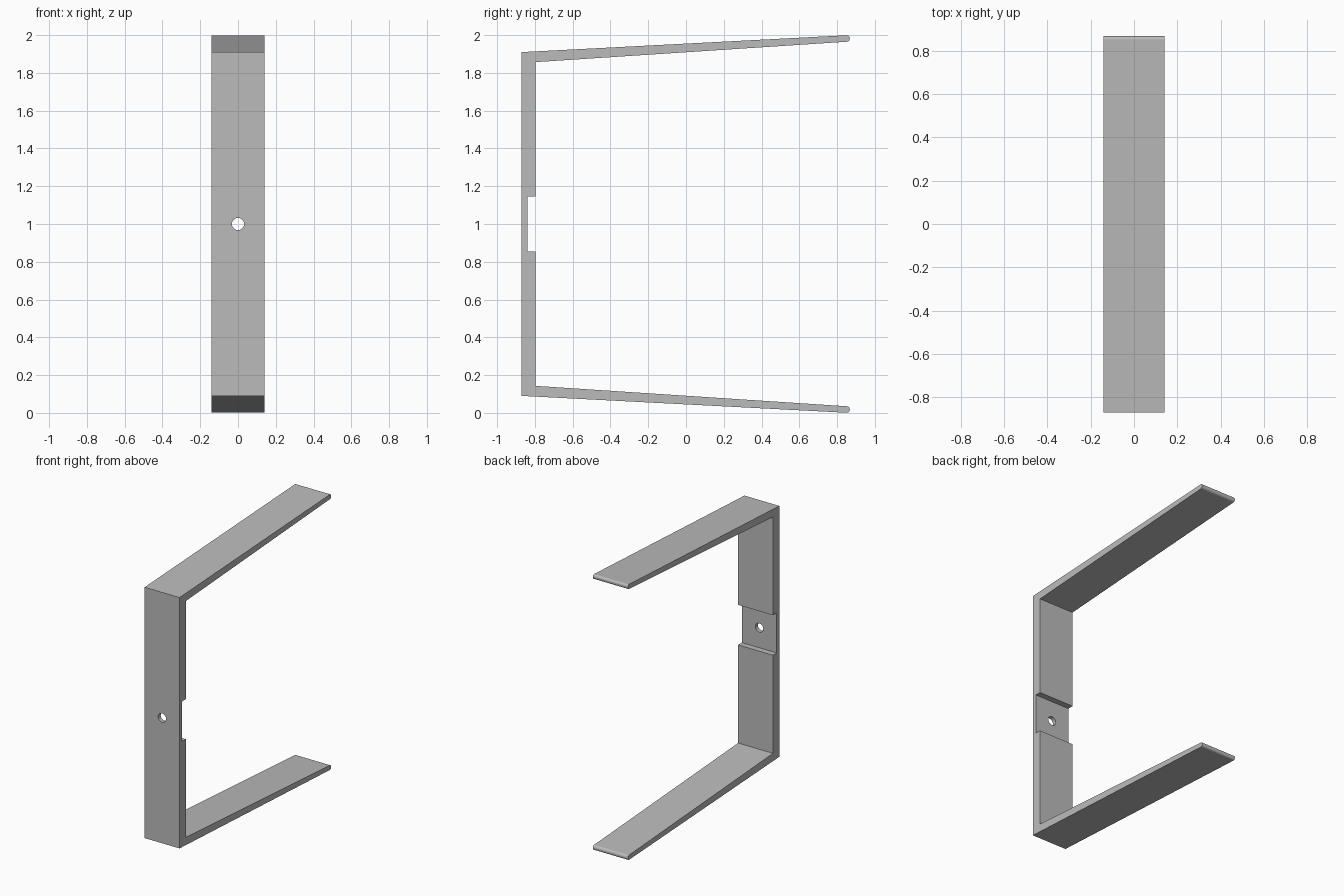
import bpy, bmesh, math

cube = bpy.data.objects.get("Cube")
if cube:
    bpy.data.objects.remove(cube, do_unlink=True)

HALF_WIDTH = 0.14
MID = 1.0          # height of the mirror plane

grey = bpy.data.materials.new("plain grey")
grey.use_nodes = True
grey.diffuse_color = (0.5, 0.5, 0.5, 1)
grey.node_tree.nodes["Principled BSDF"].inputs["Base Color"].default_value = (0.5, 0.5, 0.5, 1)

# Upper half of the side profile as (y, height above the middle), mirrored below
upper = [(-0.84, 0.145), (-0.797, 0.145), (-0.797, 0.857),
         (0.867, 0.966), (0.867, 1.0), (-0.87, 0.91)]
profile = upper + [(y, -h) for y, h in reversed(upper)]

# Bracket: extrude the profile across the width
bm = bmesh.new()
face = bm.faces.new([bm.verts.new((-HALF_WIDTH, y, MID + h)) for y, h in profile])
side = bmesh.ops.extrude_face_region(bm, geom=[face])["geom"]
bmesh.ops.translate(bm, vec=(2 * HALF_WIDTH, 0, 0),
                    verts=[v for v in side if isinstance(v, bmesh.types.BMVert)])

# Rounded arm tips
tips = [e for e in bm.edges
        if all(v.co.y > 0.8 for v in e.verts) and abs(e.verts[0].co.x - e.verts[1].co.x) > 0.1]
bmesh.ops.bevel(bm, geom=tips, offset=0.015, segments=5, profile=0.5, affect='EDGES')
bmesh.ops.recalc_face_normals(bm, faces=bm.faces)
mesh = bpy.data.meshes.new("bracket")
bm.to_mesh(mesh)
bm.free()
mesh.materials.append(grey)
bracket = bpy.data.objects.new("bracket", mesh)
bpy.context.collection.objects.link(bracket)

# Screw hole through the thin middle of the back plate
bpy.ops.mesh.primitive_cylinder_add(vertices=32, radius=0.032, depth=0.2,
                                    location=(0, -0.855, MID), rotation=(math.pi / 2, 0, 0))
cutter = bpy.context.object
cutter.name = "hole_cutter"
cutter.hide_render = True
cutter.data.materials.append(grey)

bpy.ops.object.select_all(action='DESELECT')
bracket.select_set(True)
bpy.context.view_layer.objects.active = bracket
hole = bracket.modifiers.new("screw hole", 'BOOLEAN')
hole.operation = 'DIFFERENCE'
hole.solver = 'EXACT'
hole.object = cutter
bpy.ops.object.modifier_apply(modifier=hole.name)
bpy.data.objects.remove(cutter, do_unlink=True)

# Smooth the hole and tips, keep the broad faces flat
bpy.ops.object.shade_smooth_by_angle(angle=math.radians(30))
for poly in bracket.data.polygons:
    if poly.area > 0.02:
        poly.use_smooth = False
